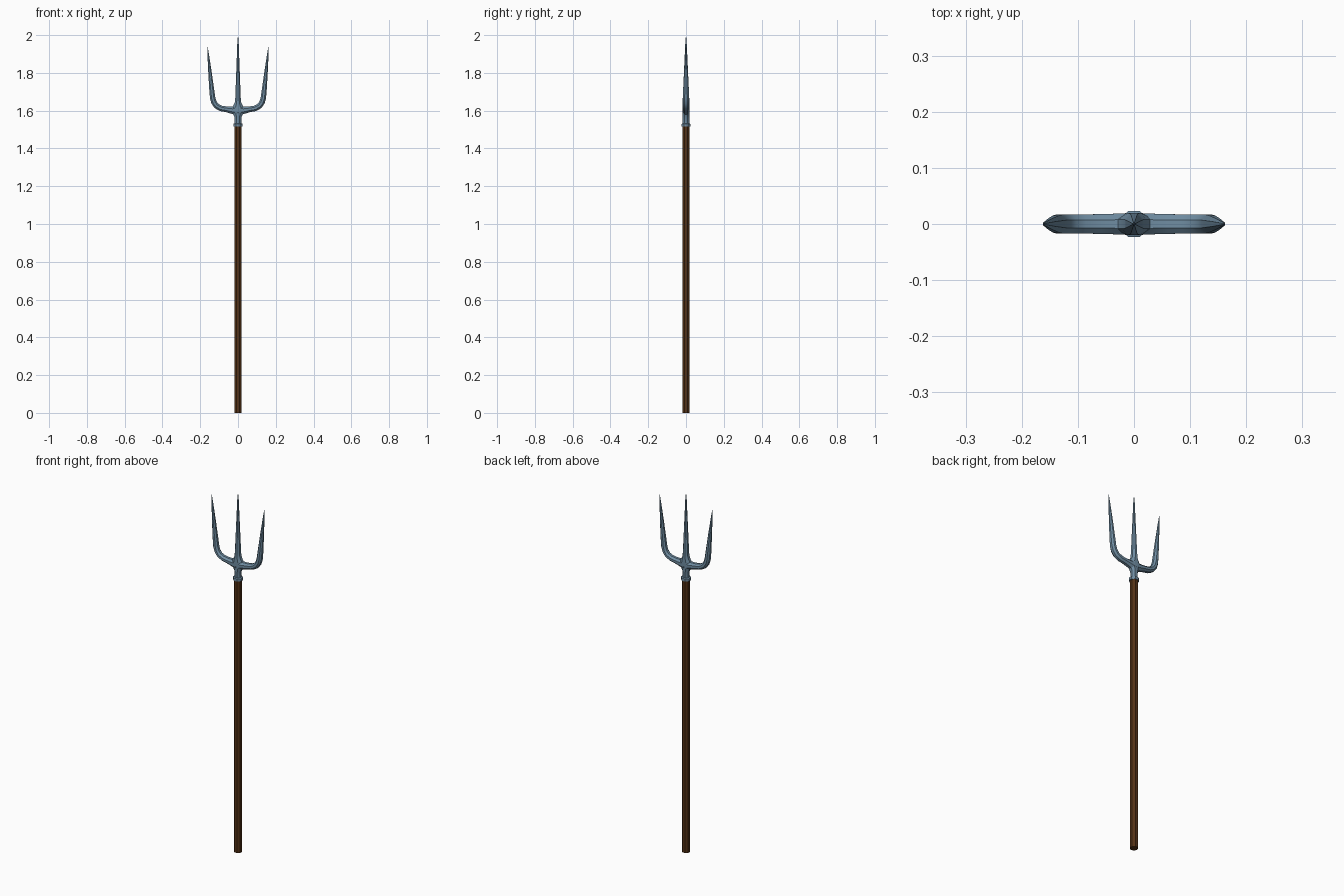
import bpy, bmesh, math
from mathutils import Vector

if "Cube" in bpy.data.objects:
    bpy.data.objects.remove(bpy.data.objects["Cube"])


def material(name, rgb):
    m = bpy.data.materials.new(name)
    m.diffuse_color = (*rgb, 1)
    m.use_nodes = True
    m.node_tree.nodes["Principled BSDF"].inputs["Base Color"].default_value = m.diffuse_color
    return m


steel = material("blue grey steel", (0.16, 0.265, 0.36))
wood = material("dark brown wood", (0.09, 0.032, 0.008))


def tube(name, stations, mat, sides=8, mirror=False):
    """Loft rings along a path in the xz plane; station = x, z, in-plane half width, y half depth."""
    bm = bmesh.new()
    pts = [Vector((s[0], 0, s[1])) for s in stations]
    rings = []
    for i, (x, z, w, d) in enumerate(stations):
        t = (pts[min(i + 1, len(pts) - 1)] - pts[max(i - 1, 0)]).normalized()
        side = Vector((t.z, 0, -t.x))
        ring = []
        for k in range(sides):
            a = math.tau * (k + 0.5) / sides
            ring.append(bm.verts.new(pts[i] + side * w * math.cos(a) + Vector((0, d * math.sin(a), 0))))
        rings.append(ring)
    for a, b in zip(rings, rings[1:]):
        for k in range(sides):
            n = (k + 1) % sides
            bm.faces.new((a[k], a[n], b[n], b[k]))
    bm.faces.new(rings[0][::-1])
    bm.faces.new(rings[-1])
    bmesh.ops.recalc_face_normals(bm, faces=bm.faces)
    me = bpy.data.meshes.new(name)
    bm.to_mesh(me)
    bm.free()
    me.materials.append(mat)
    ob = bpy.data.objects.new(name, me)
    bpy.context.collection.objects.link(ob)
    if mirror:
        ob.modifiers.new("mirror", 'MIRROR').use_axis[0] = True
    bpy.context.view_layer.objects.active = ob
    ob.select_set(True)
    bpy.ops.object.shade_smooth_by_angle(angle=math.radians(30))
    ob.select_set(False)
    return ob


# wooden pole
tube("pole", [(0, 0, .021, .021), (0, 1.52, .021, .021)], wood)

# collar, neck and central tine
tube("socket_and_middle_tine", [
    (0, 1.515, .0265, .025), (0, 1.53, .0265, .025), (0, 1.533, .019, .019),
    (0, 1.565, .019, .019), (0, 1.585, .030, .020), (0, 1.605, .040, .021),
    (0, 1.625, .029, .021), (0, 1.645, .018, .020), (0, 1.67, .0155, .0185),
    (0, 1.82, .0095, .011), (0, 1.96, .004, .004), (0, 2.0, .0004, .0004)], steel)

# curved outer tines
tube("outer_tines", [
    (0, 1.600, .030, .021), (.03, 1.602, .021, .020), (.06, 1.607, .0165, .019),
    (.09, 1.612, .016, .0185), (.113, 1.624, .016, .018), (.127, 1.643, .0158, .018),
    (.134, 1.667, .0155, .018), (.139, 1.71, .0142, .0165), (.149, 1.81, .0095, .011),
    (.159, 1.91, .0038, .004), (.162, 1.945, .0004, .0004)], steel, mirror=True)
